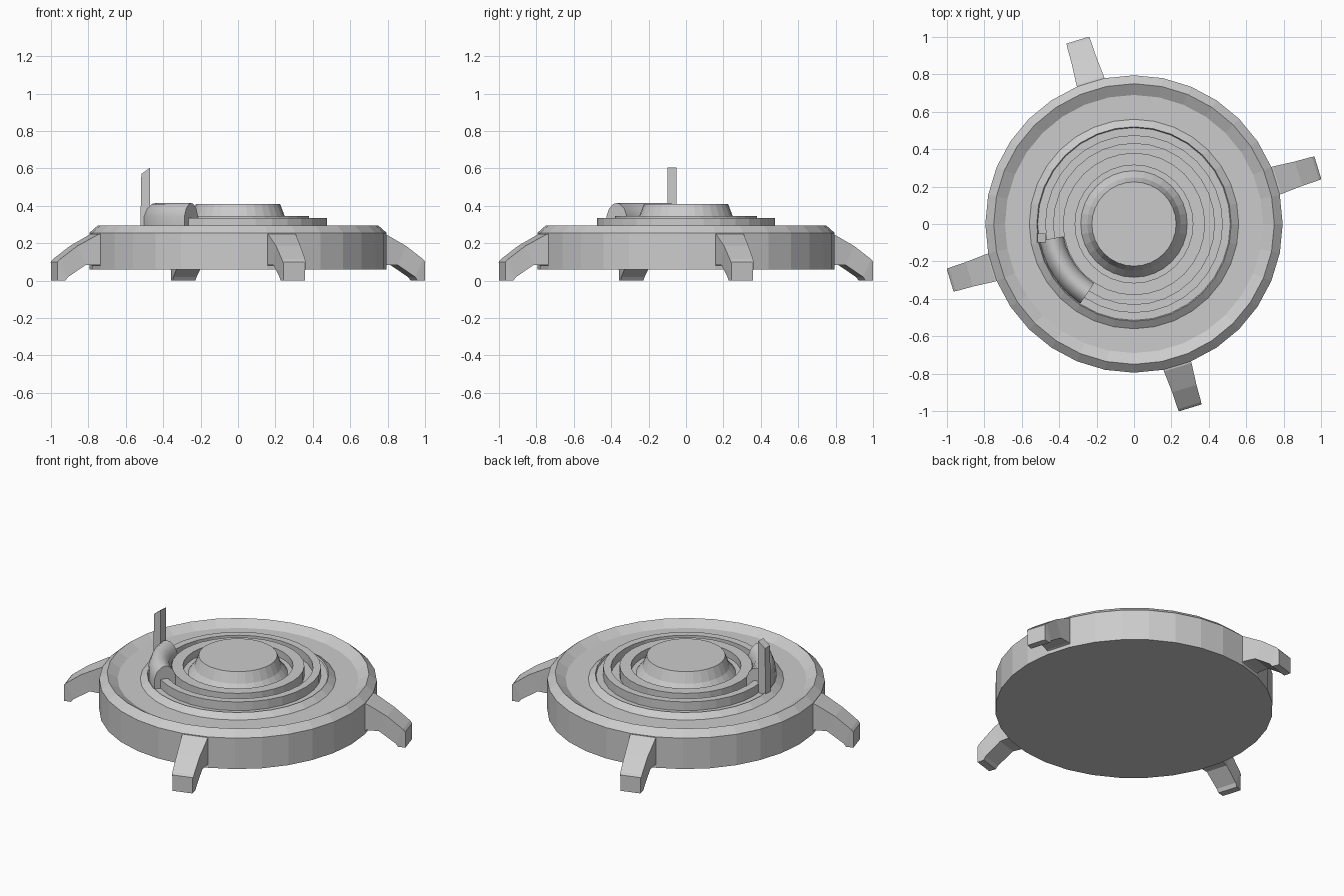
import bpy, bmesh
from math import sin, cos, radians, tau, pi

if "Cube" in bpy.data.objects:
    bpy.data.objects.remove(bpy.data.objects["Cube"])


def finish(bm, name):
    bmesh.ops.recalc_face_normals(bm, faces=bm.faces)
    me = bpy.data.meshes.new(name)
    bm.to_mesh(me)
    bm.free()
    ob = bpy.data.objects.new(name, me)
    bpy.context.collection.objects.link(ob)
    return ob


def lathe(name, profile, sides=32):
    """Turn an (r, z) profile around z, capping its first and last rings."""
    bm = bmesh.new()
    rings = [[bm.verts.new((r * cos(tau * i / sides), r * sin(tau * i / sides), z))
              for i in range(sides)] for r, z in profile]
    for a, b in zip(rings, rings[1:]):
        for i in range(sides):
            j = (i + 1) % sides
            bm.faces.new((a[i], a[j], b[j], b[i]))
    bm.faces.new(rings[0])
    bm.faces.new(rings[-1])
    return finish(bm, name)


def loft(name, sections):
    """Join matching closed cross-sections into a capped solid."""
    bm = bmesh.new()
    rings = [[bm.verts.new(p) for p in s] for s in sections]
    n = len(rings[0])
    for a, b in zip(rings, rings[1:]):
        for i in range(n):
            j = (i + 1) % n
            bm.faces.new((a[i], a[j], b[j], b[i]))
    bm.faces.new(rings[0])
    bm.faces.new(rings[-1])
    return finish(bm, name)


# Round body: outer wall, rim, basin, circular track with rail, inner lip and hub
lathe("round_body", [
    (0.795, 0.06), (0.795, 0.255), (0.75, 0.295),   # wall and bevelled rim
    (0.69, 0.26), (0.56, 0.26), (0.52, 0.29),       # basin
    (0.515, 0.28), (0.475, 0.28), (0.475, 0.335),   # track and rail
    (0.43, 0.335), (0.43, 0.28), (0.38, 0.28),
    (0.38, 0.345), (0.315, 0.345), (0.315, 0.30),   # inner lip and moat
    (0.285, 0.30), (0.25, 0.345), (0.225, 0.41),    # hub
])

# Four claw legs: (outer r, top z, inner r, bottom z, half width) along each leg
leg_path = [
    (0.74, 0.255, 0.74, 0.065, 0.078),
    (0.80, 0.25, 0.80, 0.085, 0.077),
    (0.92, 0.185, 0.87, 0.085, 0.068),
    (1.015, 0.115, 0.97, 0.02, 0.065),
    (1.028, 0.10, 0.985, 0.0, 0.063),
    (1.028, 0.09, 1.028, 0.0, 0.06),
]
for k in range(4):
    a = radians(17 + 90 * k)

    def place(r, t, z):
        return (r * cos(a) - t * sin(a), r * sin(a) + t * cos(a), z)
    loft(f"leg_{k + 1}", [
        [place(ro, -w, zt), place(ro, w, zt), place(ri, w, zb), place(ri, -w, zb)]
        for ro, zt, ri, zb, w in leg_path])

# Arched slider riding on the rail
arch = [(0.382, 0.28), (0.382, 0.345), (0.398, 0.385), (0.425, 0.41), (0.447, 0.415),
        (0.469, 0.41), (0.496, 0.385), (0.512, 0.345), (0.512, 0.28)]
slider = loft("slider", [
    [(r * cos(radians(d)), r * sin(radians(d)), z) for r, z in arch]
    for d in [190 + 46 * i / 6 for i in range(7)]])
bpy.context.view_layer.objects.active = slider
slider.select_set(True)
bpy.ops.object.shade_smooth_by_angle(angle=radians(35))

# Upright pointer with slanted tip
pointer = [(-0.522, 0.28), (-0.47, 0.28), (-0.47, 0.605), (-0.517, 0.57)]
loft("pointer", [[(x, y, z) for x, z in pointer] for y in (-0.1, -0.05)])
